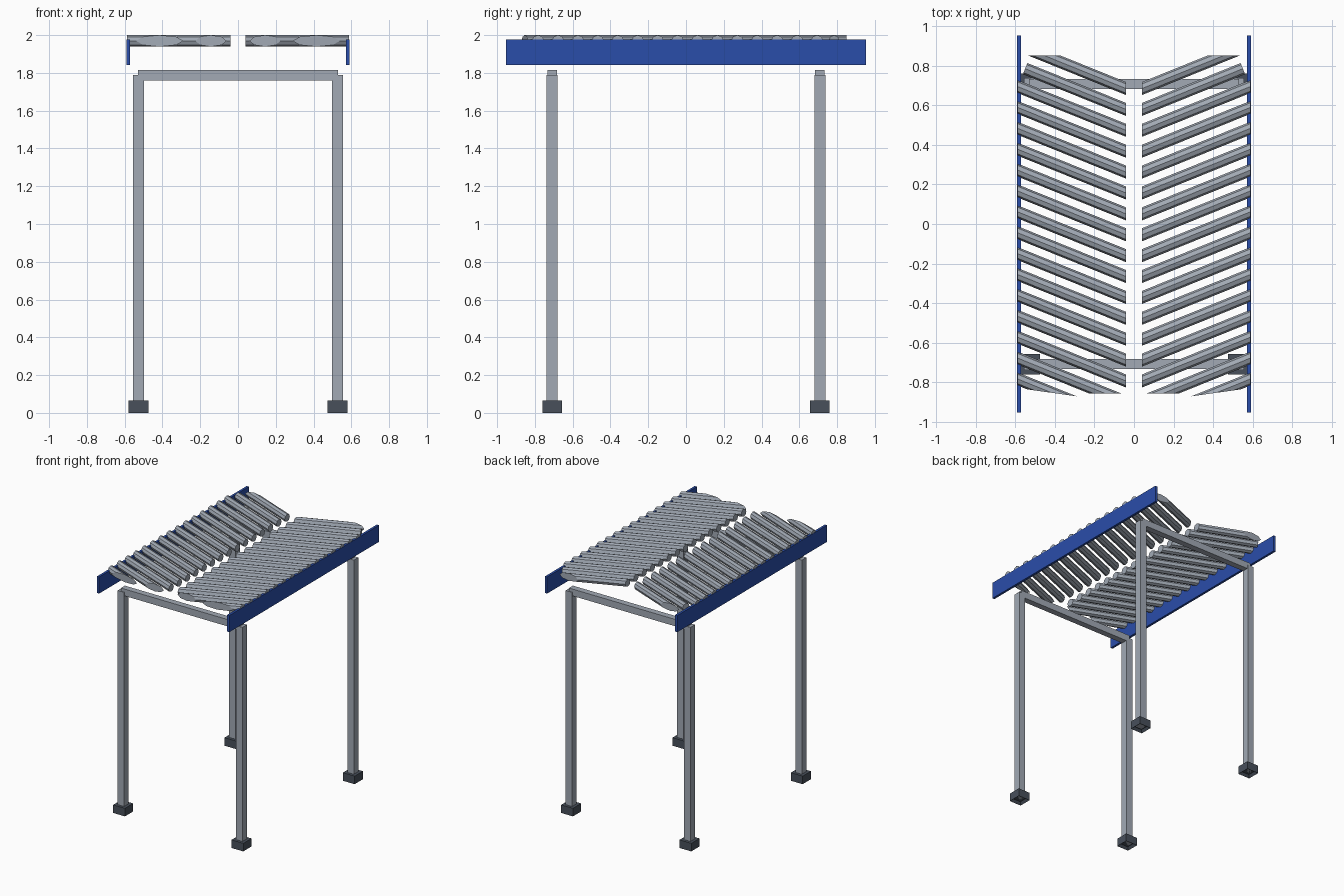
import bpy, bmesh
from math import radians, sin, cos, pi
from mathutils import Vector

default = bpy.data.objects.get("Cube")
if default:
    bpy.data.objects.remove(default, do_unlink=True)


def material(name, color):
    mat = bpy.data.materials.new(name)
    mat.use_nodes = True
    mat.diffuse_color = (*color, 1)
    mat.node_tree.nodes["Principled BSDF"].inputs["Base Color"].default_value = (*color, 1)
    return mat


STEEL = material("galvanised steel", (0.36, 0.40, 0.46))
BLUE = material("blue paint", (0.023, 0.075, 0.40))
DARK = material("dark foot grey", (0.065, 0.08, 0.105))


def finish(name, bm, mat, mirror):
    bmesh.ops.recalc_face_normals(bm, faces=bm.faces)
    mesh = bpy.data.meshes.new(name)
    bm.to_mesh(mesh)
    bm.free()
    mesh.materials.append(mat)
    obj = bpy.data.objects.new(name, mesh)
    bpy.context.collection.objects.link(obj)
    if any(mirror):
        mod = obj.modifiers.new("mirror", 'MIRROR')
        mod.use_axis = mirror
        mod.use_mirror_merge = False
    return obj


def box(low, high):
    bm = bmesh.new()
    bmesh.ops.create_cube(bm, size=1)
    low, high = Vector(low), Vector(high)
    for v in bm.verts:
        v.co = (low + high) / 2 + v.co * (high - low)
    return bm


# Frame: posts, cross beams and feet, mirrored to all corners
BOTH = (True, True, False)
finish("post", box((0.498, 0.68, 0.02), (0.556, 0.738, 1.79)), STEEL, BOTH)
finish("cross_beam", box((-0.53, 0.683, 1.76), (0.53, 0.733, 1.815)), STEEL, (False, True, False))

foot = box((0.475, 0.657, 0), (0.58, 0.761, 0.065))
foot.faces.ensure_lookup_table()
base = min(foot.faces, key=lambda f: f.calc_center_median().z)
bmesh.ops.inset_region(foot, faces=[base], thickness=0.022)
bmesh.ops.translate(foot, verts=base.verts, vec=(0, 0, 0.02))
finish("foot", foot, DARK, BOTH)

# Blue side boards
finish("side_board", box((0.571, -0.953, 1.843), (0.59, 0.953, 1.977)), BLUE, (True, False, False))

# Chevron roof of eight-sided diagonal slats, trimmed at the edges
ANGLE = radians(22)
ALONG = Vector((cos(ANGLE), -sin(ANGLE), 0))
ACROSS = Vector((sin(ANGLE), cos(ANGLE), 0))
UP = Vector((0, 0, 1))
RADIUS, PITCH, COUNT = 0.0305, 0.1055, 17
INNER, OUTER = -0.04, -0.588


def trim(bm, point, normal):
    """Cut away what lies on the normal side and cap the cut."""
    geom = bm.verts[:] + bm.edges[:] + bm.faces[:]
    cut = bmesh.ops.bisect_plane(bm, geom=geom, plane_co=point, plane_no=normal, clear_outer=True)
    edges = [e for e in cut["geom_cut"] if isinstance(e, bmesh.types.BMEdge)]
    if edges:
        bmesh.ops.contextual_create(bm, geom=edges)


def slat(center, start, end):
    bm = bmesh.new()
    rings = []
    for dist in (start, end):
        ring = []
        for i in range(8):
            a = i * pi / 4
            ring.append(bm.verts.new(center + ALONG * dist + RADIUS * (ACROSS * cos(a) + UP * sin(a))))
        rings.append(ring)
    for i in range(8):
        j = (i + 1) % 8
        bm.faces.new((rings[0][i], rings[0][j], rings[1][j], rings[1][i]))
    bm.faces.new(rings[0])
    bm.faces.new(rings[1])
    return bm


for k in range(COUNT):
    center = Vector((INNER, 0.684 - PITCH * k, 1.9695))
    # The second slat stops short with a square end
    bm = slat(center, -0.55 if k == 1 else -0.75, 0.1)
    trim(bm, (INNER, 0, 0), (1, 0, 0))
    trim(bm, (OUTER, 0, 0), (-1, 0, 0))
    if k == 0:
        trim(bm, (0, 0.85, 0), (0, 1, 0))
    elif k == COUNT - 2:
        trim(bm, (0, -0.857, 0), (0, -1, 0))
    elif k == COUNT - 1:
        trim(bm, (-0.37, -0.859, 0), (-sin(radians(8)), -cos(radians(8)), 0))
    finish(f"roof_slat_{k + 1}", bm, STEEL, (True, False, False))
